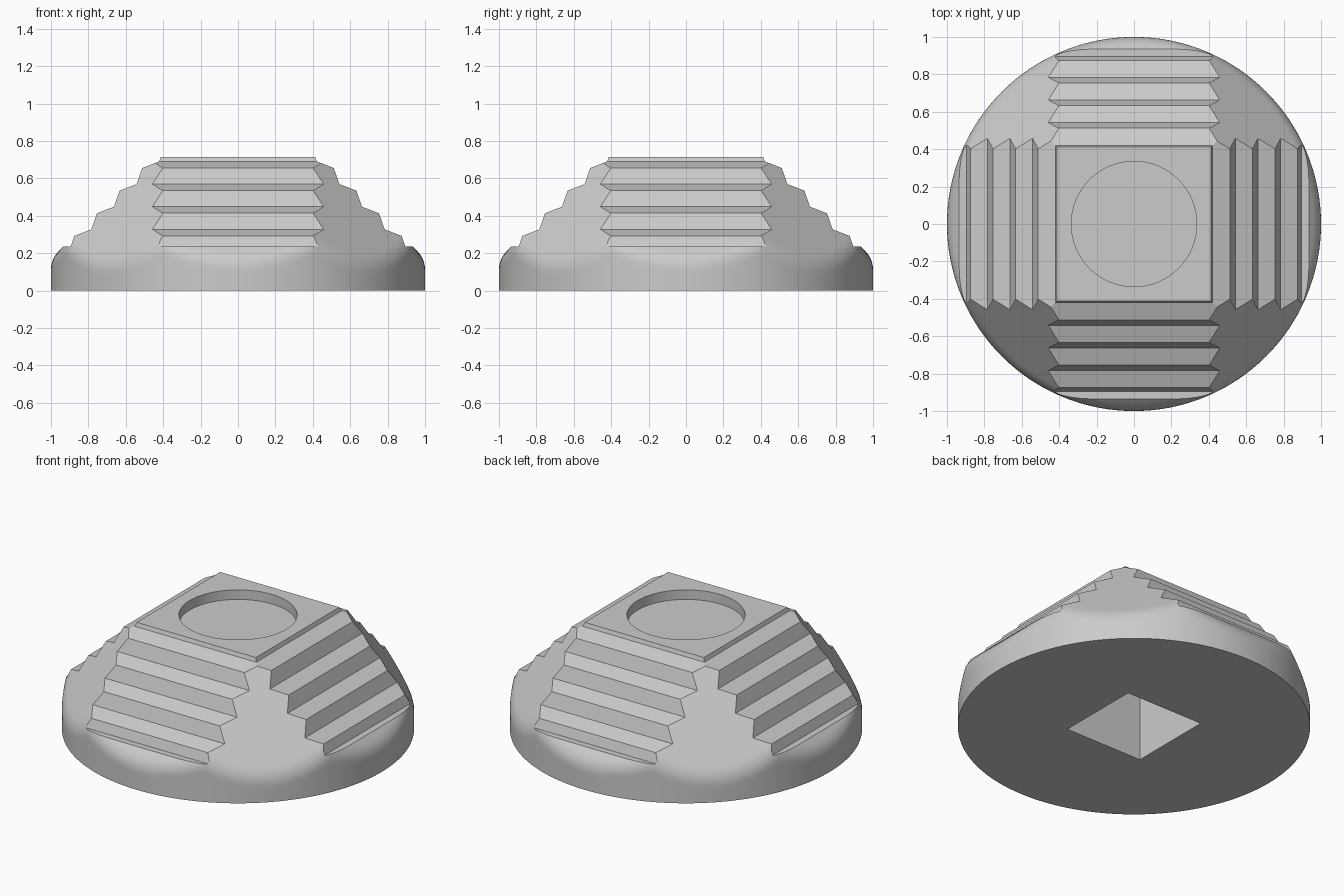
import bpy, bmesh, math
from math import pi, sin, cos, asin
from mathutils import Matrix

if "Cube" in bpy.data.objects:
    bpy.data.objects.remove(bpy.data.objects["Cube"], do_unlink=True)

HALF = 0.4      # half width of the raised centre
PEAK = 0.77     # height of the slopes where they meet the centre
TOP = 0.715     # height of the flat top
ROUND = 0.06    # size of the rounded shoulder
PITCH = 0.121   # spacing of the steps


def make_object(name, bm):
    bmesh.ops.remove_doubles(bm, verts=bm.verts, dist=1e-5)
    bmesh.ops.recalc_face_normals(bm, faces=bm.faces)
    mesh = bpy.data.meshes.new(name)
    bm.to_mesh(mesh)
    bm.free()
    obj = bpy.data.objects.new(name, mesh)
    bpy.context.collection.objects.link(obj)
    return obj


def clamp(v):
    return max(-HALF, min(HALF, v))


def column(angle):
    """Section from the centre, down the slope, over the shoulder, to the floor."""
    ex, ey = cos(angle), sin(angle)
    sx, sy = clamp(ex), clamp(ey)
    length = math.hypot(ex - sx, ey - sy)
    drop = (abs(ex - sx) + abs(ey - sy)) / length
    edge = PEAK - length * drop
    run = ROUND / math.hypot(1, drop)
    rows = [(0, PEAK), (length - run - 0.02, PEAK - (length - run - 0.02) * drop)]
    for i in range(9):
        t = i / 8
        rows.append((length - run * (1 - t) ** 2,
                     edge + run * drop * (1 - t) ** 2 - ROUND * t * t))
    rows += [(length, edge - ROUND - 0.02), (length, 0)]
    return [(sx + (ex - sx) * s / length, sy + (ey - sy) * s / length, z)
            for s, z in rows]


# Round base with four straight and four diagonal slopes
ridge = asin(HALF)
angles = []
for quarter in range(4):
    start = quarter * pi / 2
    angles += [start - ridge + 2 * ridge * i / 24 for i in range(24)]
    angles += [start + ridge + (pi / 2 - 2 * ridge) * i / 24 for i in range(24)]

bm = bmesh.new()
cols = [[bm.verts.new(p) for p in column(a)] for a in angles]
for a, b in zip(cols, cols[1:] + cols[:1]):
    for i in range(len(a) - 1):
        if i == 0 and (a[0].co - b[0].co).length < 1e-6:
            bm.faces.new((a[0], a[1], b[1]))
        else:
            bm.faces.new((a[i], a[i + 1], b[i + 1], b[i]))
bm.faces.new([c[-1] for c in cols])
rim = []
for c in cols:
    if not rim or (c[0].co - rim[-1].co).length > 1e-6:
        rim.append(c[0])
if (rim[0].co - rim[-1].co).length < 1e-6:
    rim.pop()
bm.faces.new(rim)
body = make_object("stepped_base", bm)


def box_cutter(name, half, z0, z1):
    bm = bmesh.new()
    bmesh.ops.create_cube(bm, size=1, matrix=Matrix.Translation((0, 0, (z0 + z1) / 2))
                          @ Matrix.Diagonal((half * 2, half * 2, z1 - z0, 1)))
    return make_object(name, bm)


def step_cutter(turn):
    """Sawtooth prism that carves the steps on one side."""
    profile = [(0.392, 0.777)]
    for i in range(4):
        d = PITCH * i
        profile += [(0.421 + d, 0.691 - d), (0.512 + d, 0.656 - d)]
    profile += [(0.895, 0.235), (1.3, 0.235), (1.3, 1.0), (0.392, 1.0)]
    bm = bmesh.new()
    face = bm.faces.new([bm.verts.new((x, -0.6, z)) for x, z in profile])
    new = bmesh.ops.extrude_face_region(bm, geom=[face])["geom"]
    bmesh.ops.translate(bm, vec=(0, 1.2, 0),
                        verts=[v for v in new if isinstance(v, bmesh.types.BMVert)])
    bm.transform(Matrix.Rotation(turn, 4, "Z"))
    return make_object("step_cutter", bm)


# Flat top, steps, round top recess and square socket underneath
bm = bmesh.new()
bmesh.ops.create_cone(bm, cap_ends=True, segments=96, radius1=0.335, radius2=0.335,
                      depth=0.2, matrix=Matrix.Translation((0, 0, TOP - 0.06 + 0.1)))
cutters = [box_cutter("top_cutter", 1.5, TOP, 1.5)]
cutters += [step_cutter(k * pi / 2) for k in range(4)]
cutters += [make_object("recess_cutter", bm),
            box_cutter("socket_cutter", 0.268, -0.2, 0.55)]

bpy.ops.object.select_all(action="DESELECT")
bpy.context.view_layer.objects.active = body
body.select_set(True)
for cutter in cutters:
    cutter.hide_render = True
    mod = body.modifiers.new("cut", "BOOLEAN")
    mod.operation = "DIFFERENCE"
    mod.solver = "EXACT"
    mod.object = cutter
    bpy.ops.object.modifier_apply(modifier=mod.name)
    bpy.data.objects.remove(cutter, do_unlink=True)

bpy.ops.object.shade_smooth_by_angle(angle=math.radians(25))

# Single plain grey
grey = bpy.data.materials.new("light_grey")
grey.use_nodes = True
colour = (0.6, 0.6, 0.59, 1)
grey.diffuse_color = colour
grey.node_tree.nodes["Principled BSDF"].inputs["Base Color"].default_value = colour
body.data.materials.clear()
body.data.materials.append(grey)
